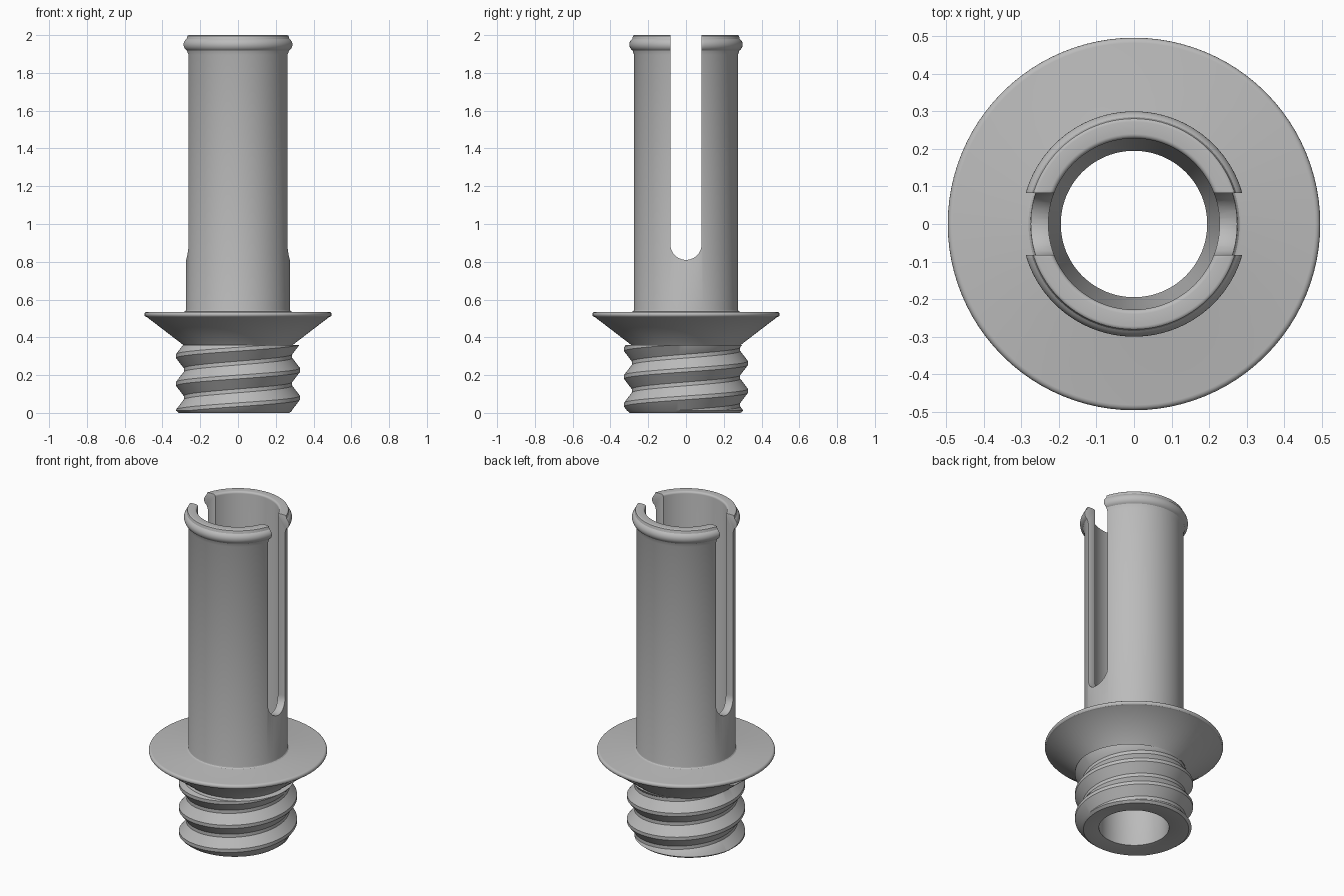
import bpy
import bmesh
from math import cos, sin, pi, tau

cube = bpy.data.objects.get("Cube")
if cube:
    bpy.data.objects.remove(cube)

SEGMENTS = 96
PITCH = 0.147
NECK_TOP = 0.36
BORE, SOCKET = 0.195, 0.228
CREST, ROOT, FLAT = 0.328, 0.287, 0.01

grey = bpy.data.materials.new("plain grey")
grey.use_nodes = True
colour = (0.5, 0.5, 0.5, 1)
grey.diffuse_color = colour
grey.node_tree.nodes["Principled BSDF"].inputs["Base Color"].default_value = colour


def arc(r, z, radius, start, end, steps=6):
    """Points of a profile arc, angles in units of pi."""
    angles = [pi * (start + (end - start) * i / steps) for i in range(steps + 1)]
    return [(r + radius * cos(a), z + radius * sin(a)) for a in angles]


def make_object(name, bm):
    mesh = bpy.data.meshes.new(name)
    bmesh.ops.recalc_face_normals(bm, faces=bm.faces)
    bm.to_mesh(mesh)
    bm.free()
    mesh.materials.append(grey)
    obj = bpy.data.objects.new(name, mesh)
    bpy.context.collection.objects.link(obj)
    return obj


def thread_radius(z, crest_z):
    """Zigzag thread section with narrow flats on crest and root."""
    d = abs((z - crest_z + PITCH / 2) % PITCH - PITCH / 2)
    t = (d - FLAT) / (PITCH / 2 - 2 * FLAT)
    return CREST + (ROOT - CREST) * min(1, max(0, t))


def thread_section(angle):
    """Helical neck section, clipped at the foot and under the flange."""
    first = 0.08 + PITCH * angle / tau
    foot = 0.012
    points = [(thread_radius(foot, first) - 0.015, 0)]
    for k in range(-2, 4):
        for offset in (-FLAT, FLAT, PITCH / 2 - FLAT, PITCH / 2 + FLAT):
            z = min(NECK_TOP, max(foot, first + k * PITCH + offset))
            points.append((thread_radius(z, first), z))
    return points


# Flange, tube, rounded lip and stepped bore
upper = [(0.29, NECK_TOP), (0.482, 0.507)]
upper += arc(0.482, 0.521, 0.014, -0.3, 0.5)
upper += arc(0.287, 0.547, 0.012, 1.5, 1.0, 3)
upper += [(0.275, 1.895)]
upper += arc(0.263, 1.95, 0.037, -0.32, 0.3, 10)
upper += arc(0.272, 1.988, 0.012, 0.25, 0.5, 3)
upper += arc(SOCKET + 0.012, 1.988, 0.012, 0.5, 1.0, 4)
upper += [(SOCKET, 0.55), (BORE, 0.4), (BORE, NECK_TOP)]

bm = bmesh.new()
columns = []
for i in range(SEGMENTS + 1):
    a = tau * i / SEGMENTS
    section = [(BORE, 0)] + thread_section(a) + upper
    columns.append([bm.verts.new((r * cos(a), r * sin(a), z)) for r, z in section])
for left, right in zip(columns, columns[1:]):
    for j in range(len(left)):
        bm.faces.new((left[j - 1], right[j - 1], right[j], left[j]))
bmesh.ops.remove_doubles(bm, verts=bm.verts, dist=0.00005)
spigot = make_object("threaded_slotted_spigot", bm)

# Round-ended slot cutter running right through along x
bm = bmesh.new()
outline = [(0.083, 2.2), (-0.083, 2.2)] + arc(0, 0.893, 0.083, 1, 2, 20)
face = bm.faces.new([bm.verts.new((-0.5, y, z)) for y, z in outline])
side = bmesh.ops.extrude_face_region(bm, geom=[face])["geom"]
bmesh.ops.translate(bm, vec=(1, 0, 0), verts=[v for v in side if isinstance(v, bmesh.types.BMVert)])
cutter = make_object("slot_cutter", bm)
cutter.hide_render = True

cut = spigot.modifiers.new("slot", 'BOOLEAN')
cut.object = cutter
cut.operation = 'DIFFERENCE'
cut.solver = 'EXACT'

bpy.ops.object.select_all(action='DESELECT')
bpy.context.view_layer.objects.active = spigot
spigot.select_set(True)
bpy.ops.object.modifier_apply(modifier=cut.name)
bpy.data.objects.remove(cutter)

# Soften the slot edges
soften = spigot.modifiers.new("soft slot edges", 'BEVEL')
soften.width = 0.008
soften.segments = 2
soften.limit_method = 'ANGLE'
soften.angle_limit = 1.0
bpy.ops.object.modifier_apply(modifier=soften.name)
bpy.ops.object.shade_smooth_by_angle(angle=0.5)
